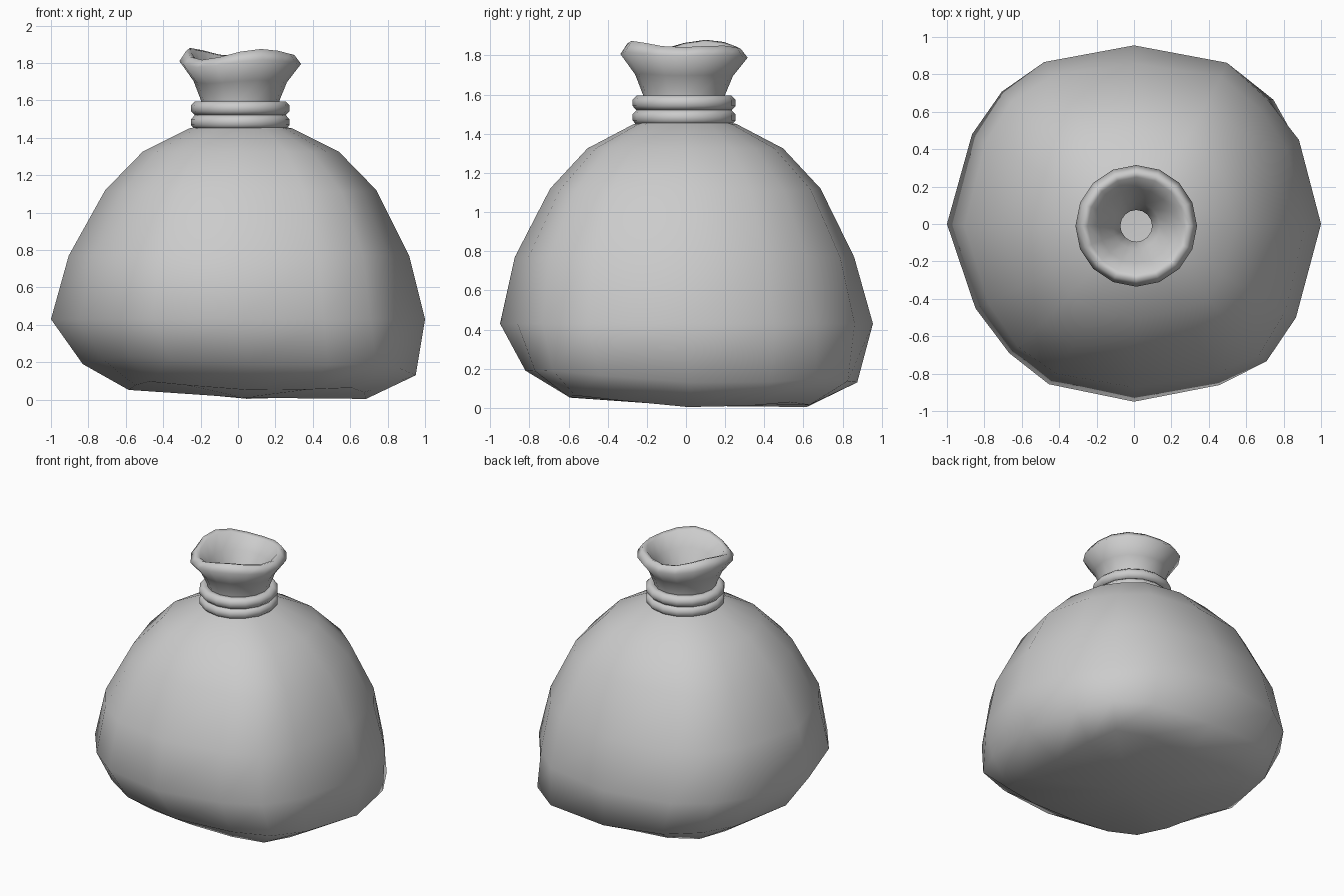
import bpy, bmesh
from math import sin, cos, pi, radians

if "Cube" in bpy.data.objects:
    bpy.data.objects.remove(bpy.data.objects["Cube"])


def make_object(name, rings, cap_center=None, closed=False):
    """Bridge equal-length rings of points into a smooth mesh."""
    bm = bmesh.new()
    vs = [[bm.verts.new(p) for p in ring] for ring in rings]
    n = len(vs[0])
    pairs = list(zip(vs, vs[1:])) + ([(vs[-1], vs[0])] if closed else [])
    for a, b in pairs:
        for i in range(n):
            j = (i + 1) % n
            bm.faces.new((a[i], a[j], b[j], b[i]))
    if cap_center:
        c = bm.verts.new(cap_center)
        for i in range(n):
            bm.faces.new((c, vs[0][(i + 1) % n], vs[0][i]))
    for f in bm.faces:
        f.smooth = True
    me = bpy.data.meshes.new(name)
    bm.to_mesh(me)
    bm.free()
    ob = bpy.data.objects.new(name, me)
    bpy.context.collection.objects.link(ob)
    return ob


# Sack body: uneven 16-sided rings with squarish corners, sagging right and back
ANGLES = [0, 27, 43, 60, 90, 119, 135, 151, 180, 208, 226, 242, 270, 298, 314, 330]
RADII = [1, .99, .976, .995, .955, .99, 1, .99, 1, .96, .96, .97, .95, .975, 1.02, 1]
# z, radius, x shift, y shift, tilt, corner widening, corner lift
BODY = [(.028, .635, .05, .01, .024, .24, .035), (.16, .89, .06, .025, .03, .08, .03),
        (.43, 1, 0, 0, 0, 0, 0), (.77, .91, .005, -.01, 0, .03, 0),
        (1.12, .725, .015, -.005, 0, .05, -.01), (1.325, .525, .015, -.005, 0, .02, 0),
        (1.45, .275, .015, -.005, 0, 0, 0), (1.465, .2, .015, -.01, 0, 0, 0)]
rings = []
for z, r, dx, dy, tilt, widen, lift in BODY:
    ring = []
    for a, k in zip(ANGLES, RADII):
        c, s = cos(radians(a)), sin(radians(a))
        corner = sin(2 * radians(a)) ** 4
        rr = r * k * (1 + widen * corner)
        ring.append((dx + rr * c, dy + rr * s,
                     max(0, z - tilt * (c + s) + lift * corner)))
    rings.append(ring)
make_object("sack_body", rings, cap_center=(.03, 0, .01))

# Gathered neck: flares to a wavy rim, then funnels down inside
CX, CY, N = .012, -.01, 16
# z, radius, wave strength
NECK = [(1.455, .2, 0), (1.6, .21, 0), (1.7, .25, .3), (1.8, .325, .7),
        (1.85, .29, 1), (1.84, .26, 1), (1.75, .2, .4),
        (1.63, .125, 0), (1.53, .085, 0), (1.46, .085, 0)]
rings = []
for z, r, w in NECK:
    ring = []
    for i in range(N):
        t = 2 * pi * i / N
        wave = .017 * (cos(3 * (t - radians(43))) + cos(2 * (t - radians(140))))
        ring.append((CX + r * cos(t), CY + r * sin(t), z + w * wave))
    rings.append(ring)
make_object("sack_neck", rings)

# Two coils of tie cord
for i, z in enumerate((1.484, 1.558)):
    rings = []
    for k in range(8):
        p = 2 * pi * (k + .5) / 8
        r = .228 + .039 * cos(p)
        rings.append([(CX + r * cos(t), CY + r * sin(t), z + .04 * sin(p))
                      for t in (2 * pi * m / N for m in range(N))])
    make_object(f"tie_cord_{i + 1}", rings, closed=True)
